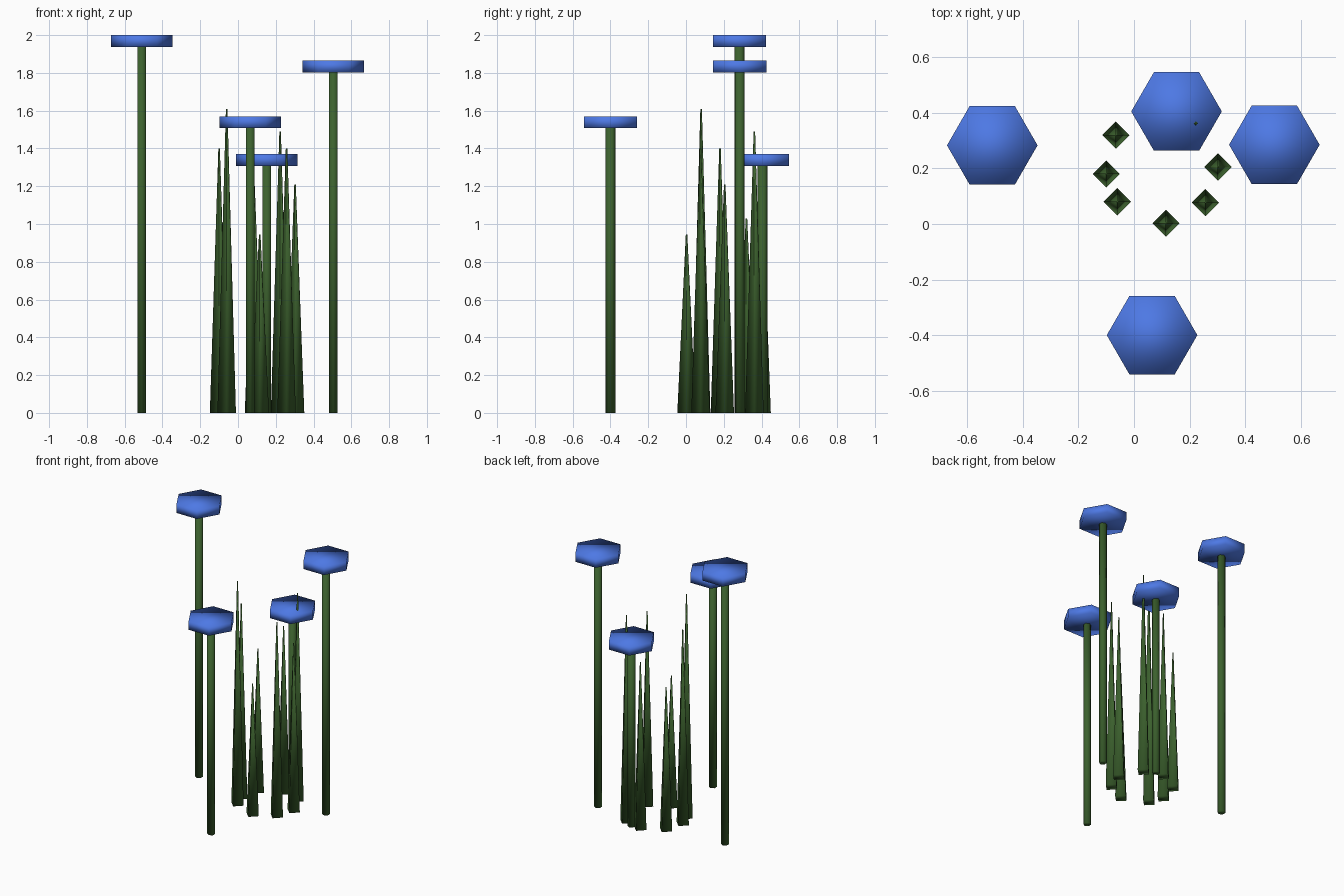
import bpy
import math

if "Cube" in bpy.data.objects:
    bpy.data.objects.remove(bpy.data.objects["Cube"])


def material(name, rgb):
    m = bpy.data.materials.new(name)
    m.diffuse_color = (*rgb, 1)
    m.use_nodes = True
    m.node_tree.nodes["Principled BSDF"].inputs["Base Color"].default_value = m.diffuse_color
    return m


GREEN = material("leaf green", (0.045, 0.12, 0.027))
BLUE = material("petal blue", (0.075, 0.19, 0.78))


def spike(name, sides, r1, r2, x, y, z0, z1, mat, turn=0.0):
    """Upright prism or cone from z0 to z1, fully smooth shaded."""
    bpy.ops.mesh.primitive_cone_add(
        vertices=sides, radius1=r1, radius2=r2, depth=z1 - z0,
        location=(x, y, (z0 + z1) / 2), rotation=(0, 0, turn))
    ob = bpy.context.object
    ob.name = name
    ob.data.materials.append(mat)
    bpy.ops.object.shade_smooth()
    return ob


# Flowers: thin stem with a flat hexagonal head (x, y, top height)
for i, (x, y, top) in enumerate([(-0.51, 0.283, 2.0), (0.505, 0.285, 1.865),
                                 (0.153, 0.405, 1.37), (0.065, -0.40, 1.57)], 1):
    spike(f"flower_stem_{i}", 6, 0.026, 0.026, x, y, 0, top - 0.03, GREEN)
    spike(f"flower_head_{i}", 6, 0.163, 0.163, x, y, top - 0.062, top, BLUE, math.pi / 6)

# Grass blades: tall four-sided spikes in a ring (x, y, height)
for i, (x, y, h) in enumerate([(-0.065, 0.32, 1.03), (-0.10, 0.18, 1.40),
                               (-0.06, 0.08, 1.61), (0.115, 0.003, 0.945),
                               (0.257, 0.077, 1.40), (0.302, 0.205, 1.21),
                               (0.223, 0.362, 1.49), (0.085, 0.40, 1.20)], 1):
    spike(f"grass_blade_{i}", 4, 0.049, 0.004, x, y, 0, h, GREEN)
